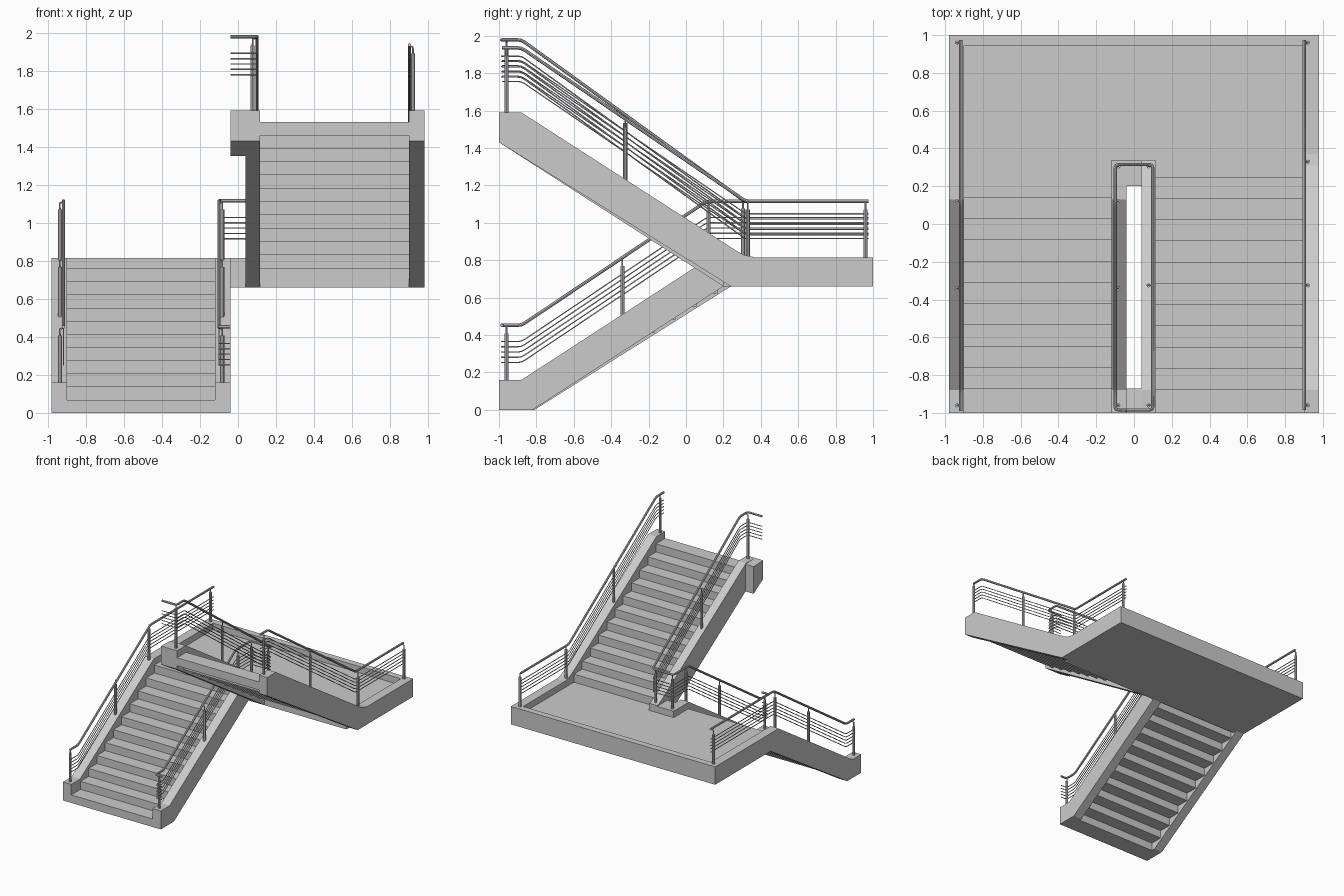
import bpy, bmesh
from mathutils import Vector

cube = bpy.data.objects.get("Cube")
if cube:
    bpy.data.objects.remove(cube)


def make_material(name, rgb):
    mat = bpy.data.materials.new(name)
    mat.use_nodes = True
    mat.diffuse_color = (*rgb, 1)
    mat.node_tree.nodes["Principled BSDF"].inputs["Base Color"].default_value = (*rgb, 1)
    return mat


GREY = make_material("light grey", (0.6, 0.6, 0.6))


def add_mesh(name, bm):
    bmesh.ops.recalc_face_normals(bm, faces=bm.faces)
    mesh = bpy.data.meshes.new(name)
    bm.to_mesh(mesh)
    bm.free()
    mesh.materials.append(GREY)
    obj = bpy.data.objects.new(name, mesh)
    bpy.context.collection.objects.link(obj)
    return obj


def extrude_profile(name, profile, x0, x1):
    """Extrude a closed (y, z) outline from x0 to x1."""
    bm = bmesh.new()
    face = bm.faces.new([bm.verts.new((x0, y, z)) for y, z in profile])
    new = bmesh.ops.extrude_face_region(bm, geom=[face])["geom"]
    bmesh.ops.translate(bm, vec=(x1 - x0, 0, 0),
                        verts=[v for v in new if isinstance(v, bmesh.types.BMVert)])
    return add_mesh(name, bm)


def box(name, x0, x1, y0, y1, z0, z1):
    return extrude_profile(name, [(y0, z0), (y1, z0), (y1, z1), (y0, z1)], x0, x1)


def round_corners(points, radius=0.02):
    pts = [Vector(p) for p in points]
    out = [pts[0]]
    for a, b, c in zip(pts, pts[1:], pts[2:]):
        p = b + (a - b).normalized() * radius
        q = b + (c - b).normalized() * radius
        out += [p, (p + q) / 4 + b / 2, q]
    return out + [pts[-1]]


def tube(name, points, radius, sides=2):
    curve = bpy.data.curves.new(name, "CURVE")
    curve.dimensions = "3D"
    curve.bevel_depth = radius
    curve.bevel_resolution = sides
    curve.use_fill_caps = True
    spline = curve.splines.new("POLY")
    spline.points.add(len(points) - 1)
    for sp, p in zip(spline.points, points):
        sp.co = (*p, 1)
    curve.materials.append(GREY)
    obj = bpy.data.objects.new(name, curve)
    bpy.context.collection.objects.link(obj)
    bpy.ops.object.select_all(action="DESELECT")
    obj.select_set(True)
    bpy.context.view_layer.objects.active = obj
    bpy.ops.object.convert(target="MESH")
    bpy.ops.object.shade_smooth_by_angle()
    return bpy.context.object


def height_at(line, y):
    """Height of a (y, z) polyline at y."""
    for (ya, za), (yb, zb) in zip(line, line[1:]):
        if min(ya, yb) <= y <= max(ya, yb) and ya != yb:
            return za + (zb - za) * (y - ya) / (yb - ya)
    return line[-1][1]


# Key levels
SOFFIT, FLOOR, KERB = 0.66, 0.76, 0.815
TREAD, COUNT, SHELL = 0.1125, 11, 0.03

# Stringer top edges, running on into the landing kerb
lower_top = [(-1, 0.16), (-0.88, 0.16), (0.13, KERB), (1, KERB)]
upper_top = [(-1, 1.59), (-0.88, 1.59), (0.27, 0.85), (0.31, 0.828), (0.37, KERB), (1, KERB)]


def stringer(name, top, under, end, x0, x1):
    edge = [p for p in top if p[0] < end] + [(end, height_at(top, end))]
    extrude_profile(name, edge + [(end, SOFFIT)] + under, x0, x1)


stringer("lower_outer_stringer", lower_top, [(0.24, SOFFIT), (-0.81, 0), (-1, 0)], 1, -0.98, -0.9)
stringer("lower_inner_stringer", lower_top, [(0.2, SOFFIT), (-0.82, 0), (-1, 0)], 0.34, -0.12, -0.04)
stringer("upper_outer_stringer", upper_top, [(0.24, SOFFIT), (-1, 1.43)], 1, 0.9, 0.98)
stringer("upper_inner_stringer", upper_top, [(0.2, SOFFIT), (-1, 1.43)], 0.34, 0.04, 0.115)

# Short return at the head of the inner stringer, and bridge at the landing
extrude_profile("upper_stringer_return",
                [(-1, 1.43), (-0.87, 1.35), (-0.87, 1.585), (-1, 1.59)], -0.04, 0.04)
box("landing_bridge", -0.04, 0.04, 0.2, 0.34, SOFFIT, KERB)

# Landing
box("landing_slab", -0.9, 0.9, 0.2, 0.945, SOFFIT, FLOOR)
box("landing_back_kerb", -0.9, 0.9, 0.945, 1, SOFFIT, KERB)


def flight(name, ys, z0, rise, x0, x1):
    """Folded stair with a stepped underside."""
    back = SHELL if ys[1] > ys[0] else -SHELL
    top, under = [], [(ys[0], z0)]
    for i in range(COUNT):
        low, high = z0 + i * rise, z0 + (i + 1) * rise
        top += [(ys[i], high), (ys[i + 1], high)]
        y = ys[i + 1] + (back if i < COUNT - 1 else 0)
        under += [(y, low)] + ([(y, high)] if i < COUNT - 1 else [])
    extrude_profile(name, under + top[::-1], x0, x1)


flight("lower_steps", [-1] + [-0.985 + TREAD * i for i in range(1, COUNT + 1)],
       0, FLOOR / COUNT, -0.9, -0.12)
flight("upper_steps", [0.25 - TREAD * i for i in range(COUNT)] + [-1],
       FLOOR, (1.53 - FLOOR) / COUNT, 0.115, 0.9)


def railing(name, path, top_drop=0.095):
    """Handrail with five thin rods below it."""
    tube(name + "_handrail", round_corners(path), 0.009)
    for i in range(5):
        drop = Vector((0, 0, top_drop + 0.028 * i - 0.008))
        tube(f"{name}_rod_{i + 1}", round_corners([Vector(p) - drop for p in path]), 0.0035, 1)


def posts(name, x, rail_x, ys, base, rail):
    for i, y in enumerate(ys):
        z0, z1 = height_at(base, y) - 0.01, height_at(rail, y)
        tube(f"{name}_post_{i + 1}", [(x, y, z0), (x, y, z1 - 0.045)], 0.011)
        tube(f"{name}_bracket_{i + 1}",
             [(x, y, z1 - 0.05), (x, y, z1 - 0.012), (rail_x, y, z1 - 0.004)], 0.005, 1)


# Handrail lines as (y, z)
low_rail = [(-0.99, 0.452), (-0.88, 0.452), (0.11, 1.115), (0.975, 1.115)]
high_outer = [(0.975, 1.115), (0.32, 1.115), (-0.88, 1.935), (-0.985, 1.935)]
high_inner = [(0.315, 1.115), (-0.88, 1.978), (-0.985, 1.978)]

railing("lower_outer", [(-0.918, y, z) for y, z in low_rail])
railing("upper_outer", [(0.902, y, z) for y, z in high_outer], 0.075)
inner = [(-0.04, -0.985, 0.452), (-0.1, -0.985, 0.452)]
inner += [(-0.1, y, z) for y, z in low_rail[1:3]] + [(-0.1, 0.315, 1.115)]
inner += [(0.1, y, z) for y, z in high_inner] + [(-0.04, -0.985, 1.978)]
railing("inner", inner)

posts("lower_outer", -0.937, -0.918, (-0.96, -0.34, 0.12, 0.96), lower_top, low_rail)
posts("lower_inner", -0.083, -0.1, (-0.96, -0.34, 0.12, 0.305), lower_top, low_rail)
posts("upper_outer", 0.92, 0.902, (-0.96, -0.325, 0.33, 0.96), upper_top, high_outer)
posts("upper_inner", 0.077, 0.1, (-0.96, -0.325, 0.305), upper_top, high_inner)
